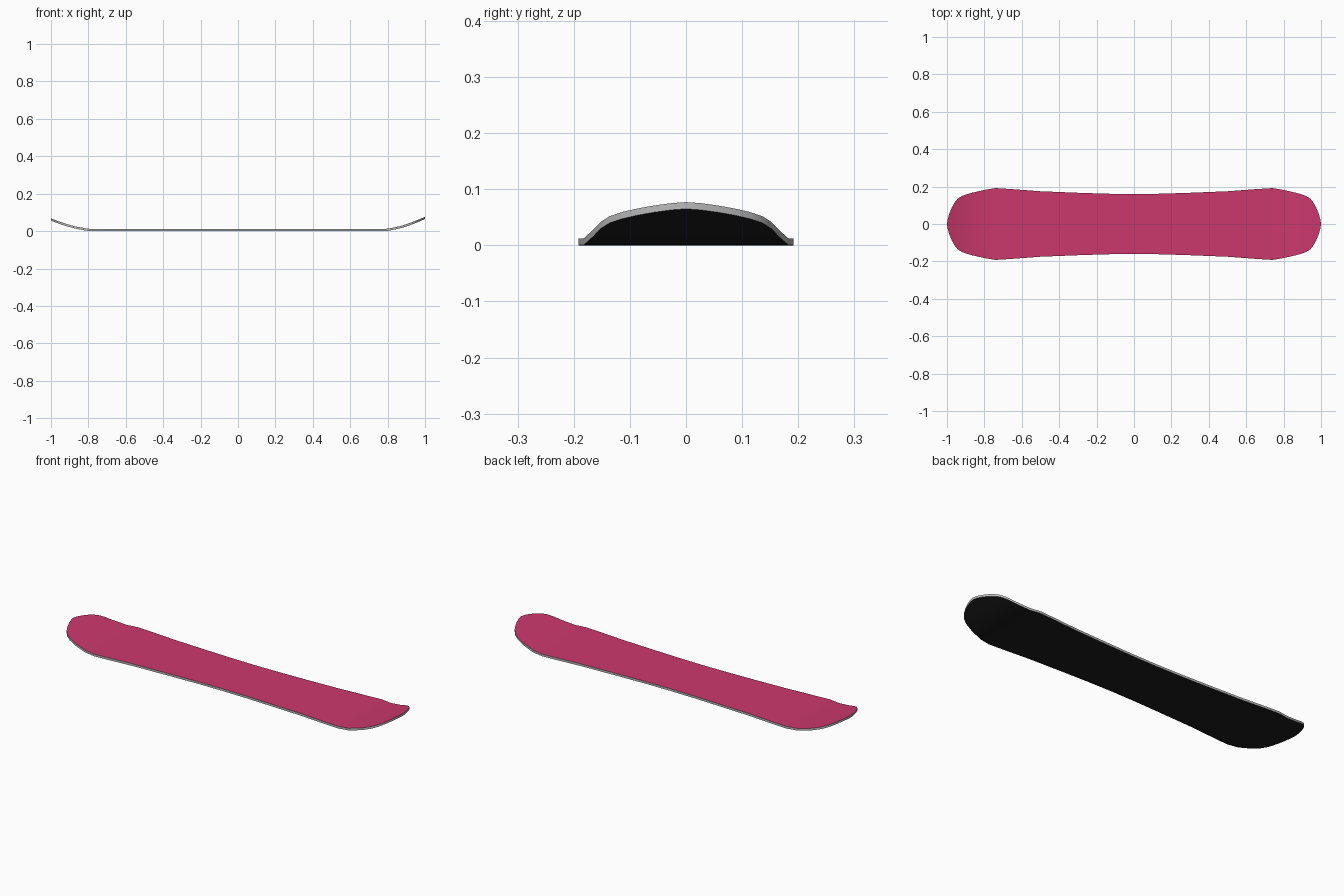
import bpy, bmesh

if "Cube" in bpy.data.objects:
    bpy.data.objects.remove(bpy.data.objects["Cube"])

THICK = 0.012
# half outline: (distance from centre, half width)
OUTLINE = [(0, .16), (.15, .162), (.3, .167), (.5, .175), (.66, .187), (.74, .192),
           (.8, .182), (.87, .166), (.915, .152), (.942, .136), (.96, .114),
           (.975, .086), (.987, .056), (.996, .026), (1, 0)]
COLS = 8


def material(name, rgb):
    m = bpy.data.materials.new(name)
    m.diffuse_color = (*rgb, 1)
    m.use_nodes = True
    m.node_tree.nodes["Principled BSDF"].inputs["Base Color"].default_value = m.diffuse_color
    return m


def lift(x):
    # flat middle, curved-up nose and slightly lower tail
    t = max(0, (abs(x) - .79) / .21)
    return (.065 if x > 0 else .056) * t ** 1.5


# stations from tail to nose
stations = [(-x, w) for x, w in reversed(OUTLINE)] + OUTLINE[1:]

# board: base, top sheet and side edge share one closed shell
bm = bmesh.new()
layers = []
for dz in (0, THICK):
    rows = []
    for x, w in stations:
        z = lift(x) + dz
        if w == 0:
            rows.append([bm.verts.new((x, 0, z))] * (COLS + 1))
        else:
            rows.append([bm.verts.new((x, w * (2 * j / COLS - 1), z))
                         for j in range(COLS + 1)])
    layers.append(rows)


def face(verts, mat):
    f = bm.faces.new(list(dict.fromkeys(verts)))
    f.material_index = mat


low, high = layers
for i in range(len(stations) - 1):
    for j in range(COLS):
        face((high[i][j], high[i + 1][j], high[i + 1][j + 1], high[i][j + 1]), 0)
        face((low[i][j], low[i][j + 1], low[i + 1][j + 1], low[i + 1][j]), 1)
    for j in (0, COLS):
        face((low[i][j], low[i + 1][j], high[i + 1][j], high[i][j]), 2)
bmesh.ops.recalc_face_normals(bm, faces=bm.faces)

mesh = bpy.data.meshes.new("snowboard")
bm.to_mesh(mesh)
bm.free()
for m in (material("top_sheet_pink", (.6, .04, .15)),
          material("base_black", (.012, .012, .012)),
          material("edge_grey", (.5, .5, .5))):
    mesh.materials.append(m)
board = bpy.data.objects.new("snowboard", mesh)
bpy.context.collection.objects.link(board)
bpy.context.view_layer.objects.active = board
board.select_set(True)
bpy.ops.object.shade_smooth_by_angle()
